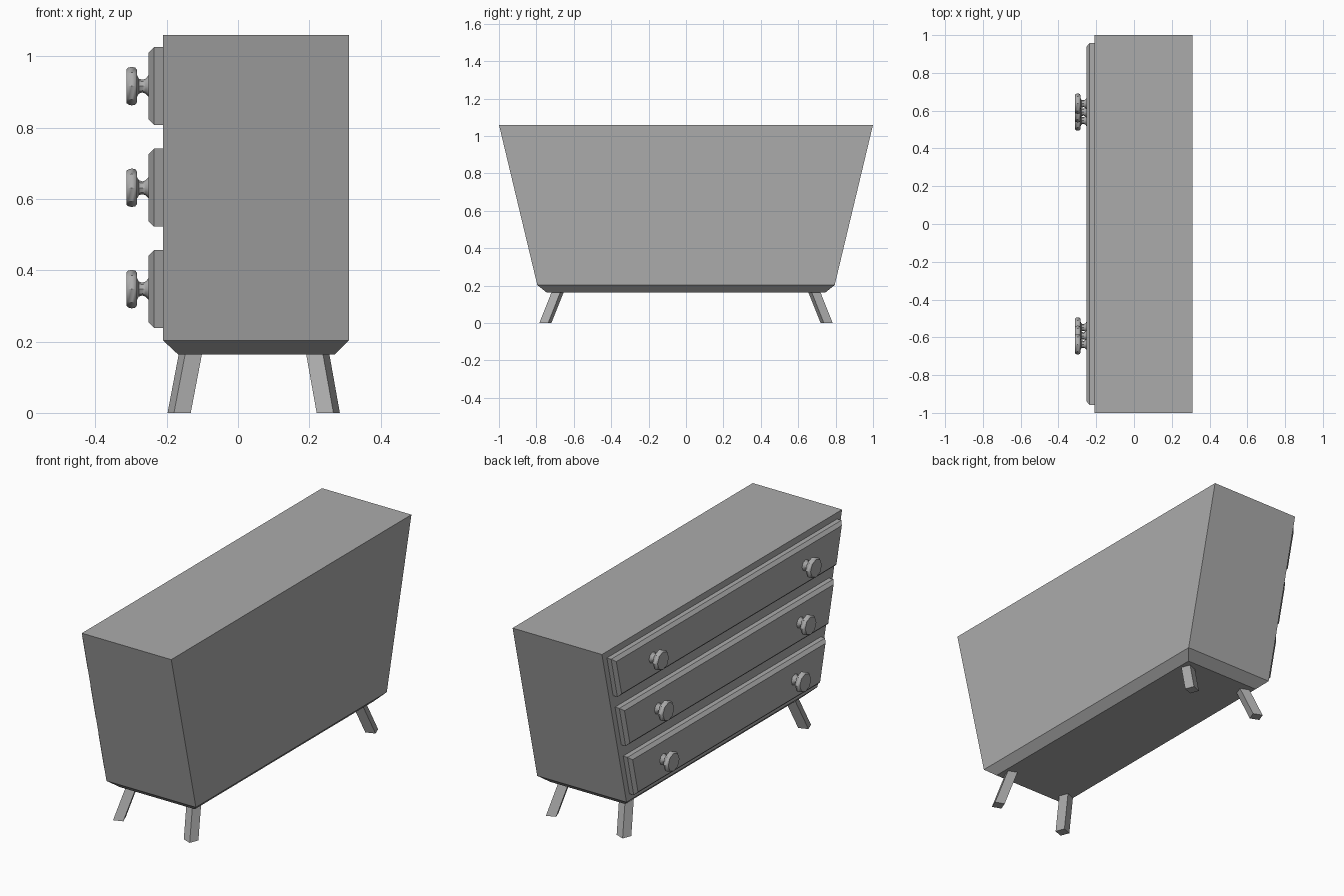
import bpy, bmesh, math

if "Cube" in bpy.data.objects:
    bpy.data.objects.remove(bpy.data.objects["Cube"])

paint = bpy.data.materials.new("plain_grey")
paint.diffuse_color = (0.41, 0.41, 0.41, 1)
paint.use_nodes = True
paint.node_tree.nodes["Principled BSDF"].inputs["Base Color"].default_value = paint.diffuse_color

SLOPE = (1.0 - 0.795) / (1.06 - 0.203)   # outward lean of the cabinet ends


def half_width(z):
    return 0.795 + (z - 0.203) * SLOPE


def loft(name, rings, smooth=False):
    """Skin a closed solid through matching rings of points."""
    bm = bmesh.new()
    loops = [[bm.verts.new(p) for p in ring] for ring in rings]
    n = len(loops[0])
    for a, b in zip(loops, loops[1:]):
        for i in range(n):
            j = (i + 1) % n
            bm.faces.new((a[i], a[j], b[j], b[i]))
    bm.faces.new(loops[0])
    bm.faces.new(loops[-1])
    bmesh.ops.recalc_face_normals(bm, faces=bm.faces)
    mesh = bpy.data.meshes.new(name)
    bm.to_mesh(mesh)
    bm.free()
    mesh.materials.append(paint)
    obj = bpy.data.objects.new(name, mesh)
    bpy.context.collection.objects.link(obj)
    if smooth:
        bpy.ops.object.select_all(action='DESELECT')
        obj.select_set(True)
        bpy.context.view_layer.objects.active = obj
        bpy.ops.object.shade_smooth_by_angle(angle=math.radians(42))
    return obj


def rect(x0, x1, y, z):
    return [(x0, -y, z), (x1, -y, z), (x1, y, z), (x0, y, z)]


# Tapered cabinet with a chamfered base
loft("cabinet", [rect(-0.167, 0.27, 0.745, 0.163),
                 rect(-0.21, 0.311, 0.795, 0.203),
                 rect(-0.21, 0.311, 1.0, 1.06)])


# Drawer fronts, each a leaning panel with a bevelled rim
def panel_ring(x, z0, z1, inset):
    a, b = z0 + inset, z1 - inset
    ya, yb = half_width(a) - 0.033 - inset, half_width(b) - 0.033 - inset
    return [(x, -ya, a), (x, ya, a), (x, yb, b), (x, -yb, b)]


# Knob outline: (x, radius) from the drawer out to the face
KNOB = [(-0.245, 0.032), (-0.252, 0.029), (-0.259, 0.021), (-0.268, 0.018),
        (-0.278, 0.021), (-0.284, 0.032), (-0.283, 0.045), (-0.288, 0.052),
        (-0.298, 0.054), (-0.308, 0.0515), (-0.313, 0.047)]
SIDES = 8


def knob_ring(x, r, y, z):
    return [(x, y + r * math.cos(i * math.tau / SIDES),
             z + r * math.sin(i * math.tau / SIDES)) for i in range(SIDES)]


rows = [("bottom", 0.238, 0.548), ("middle", 0.522, 0.592), ("top", 0.807, 0.637)]
for row, z0, knob_y in rows:
    z1 = z0 + 0.219
    loft(row + "_drawer", [panel_ring(-0.205, z0, z1, 0),
                           panel_ring(-0.235, z0, z1, 0),
                           panel_ring(-0.251, z0, z1, 0.016)])
    for side, s in (("front", -1), ("back", 1)):
        loft(f"{row}_{side}_knob",
             [knob_ring(x, r, s * knob_y, z0 + 0.109) for x, r in KNOB], True)

# Splayed legs with a slightly turned square section
SECTION = [(0.0145, -0.0325), (0.0325, 0.0145), (-0.0145, 0.0325), (-0.0325, -0.0145)]
for x_name, sx, foot_x, top_x in (("left", -1, -0.165, -0.133), ("right", 1, 0.253, 0.223)):
    for y_name, sy in (("front", 1), ("back", -1)):
        rings = [[(cx + sx * dx, sy * (cy + dy), z) for dx, dy in SECTION]
                 for cx, cy, z in ((foot_x, -0.752, 0), (top_x, -0.685, 0.168))]
        loft(f"{y_name}_{x_name}_leg", rings)
